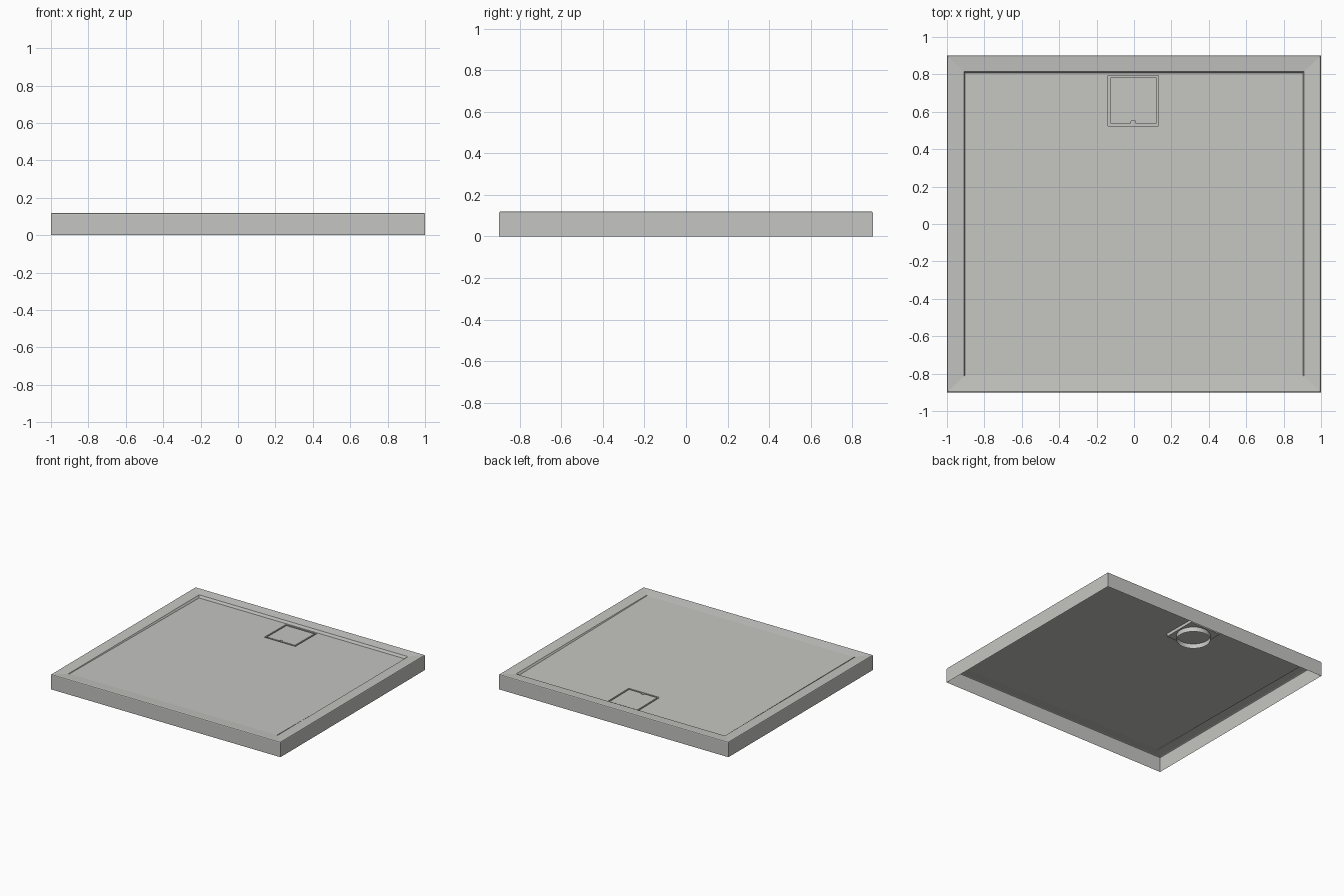
import bpy
import bmesh
import math

cube = bpy.data.objects.get("Cube")
if cube:
    bpy.data.objects.remove(cube)

grey = bpy.data.materials.new("warm_grey")
grey.use_nodes = True
color = (0.56, 0.56, 0.54, 1)
grey.diffuse_color = color
grey.node_tree.nodes["Principled BSDF"].inputs["Base Color"].default_value = color

DRAIN = (-0.003, 0.66)


def floor_z(y):
    # floor falls gently towards the drain at the back
    return 0.103 - 0.009 * y / 0.8


def finish(name, bm):
    mesh = bpy.data.meshes.new(name)
    bm.to_mesh(mesh)
    bm.free()
    mesh.materials.append(grey)
    obj = bpy.data.objects.new(name, mesh)
    bpy.context.collection.objects.link(obj)
    return obj


def rect(bm, hx, hy, height, centre=(0, 0)):
    # height is a number or a function of y
    ring = []
    for sx, sy in ((-1, -1), (1, -1), (1, 1), (-1, 1)):
        x, y = centre[0] + sx * hx, centre[1] + sy * hy
        z = height(y) if callable(height) else height
        ring.append(bm.verts.new((x, y, z)))
    return ring


def bridge(bm, a, b):
    for i in range(len(a)):
        j = (i + 1) % len(a)
        bm.faces.new((a[i], a[j], b[j], b[i]))


# tray: outer walls, softened edge, sloped rim, step, floor and drain recess
bm = bmesh.new()
rings = [
    rect(bm, 1, 0.9, 0),
    rect(bm, 1, 0.9, 0.112),
    rect(bm, 0.998, 0.898, 0.117),
    rect(bm, 0.992, 0.892, 0.12),
    rect(bm, 0.91, 0.816, 0.113),
    rect(bm, 0.903, 0.806, floor_z),
    rect(bm, 0.135, 0.135, floor_z, DRAIN),
    rect(bm, 0.135, 0.135, 0.072, DRAIN),
]
for lower, upper in zip(rings, rings[1:]):
    bridge(bm, lower, upper)
bm.faces.new(rings[-1])
finish("shower_tray", bm)

# drain cover with a small finger notch in its front edge
bm = bmesh.new()
h, n = 0.122, 0.012
outline = [(-h, -h), (-n, -h), (-n, n - h), (n, n - h), (n, -h), (h, -h), (h, h), (-h, h)]
loops = []
for drop in (0.02, 0):
    loops.append([bm.verts.new((DRAIN[0] + x, DRAIN[1] + y, floor_z(DRAIN[1] + y) - drop))
                  for x, y in outline])
bridge(bm, *loops)
bm.faces.new(loops[1])
bm.faces.new(loops[0][::-1])
finish("drain_cover", bm)

# open outlet collar under the recess
bm = bmesh.new()
bmesh.ops.create_cone(bm, cap_ends=False, segments=32, radius1=0.122, radius2=0.122, depth=0.037)
bmesh.ops.translate(bm, verts=bm.verts, vec=(DRAIN[0], DRAIN[1], 0.0535))
collar = finish("outlet_collar", bm)
bpy.context.view_layer.objects.active = collar
collar.select_set(True)
bpy.ops.object.shade_smooth_by_angle(angle=math.radians(30))
